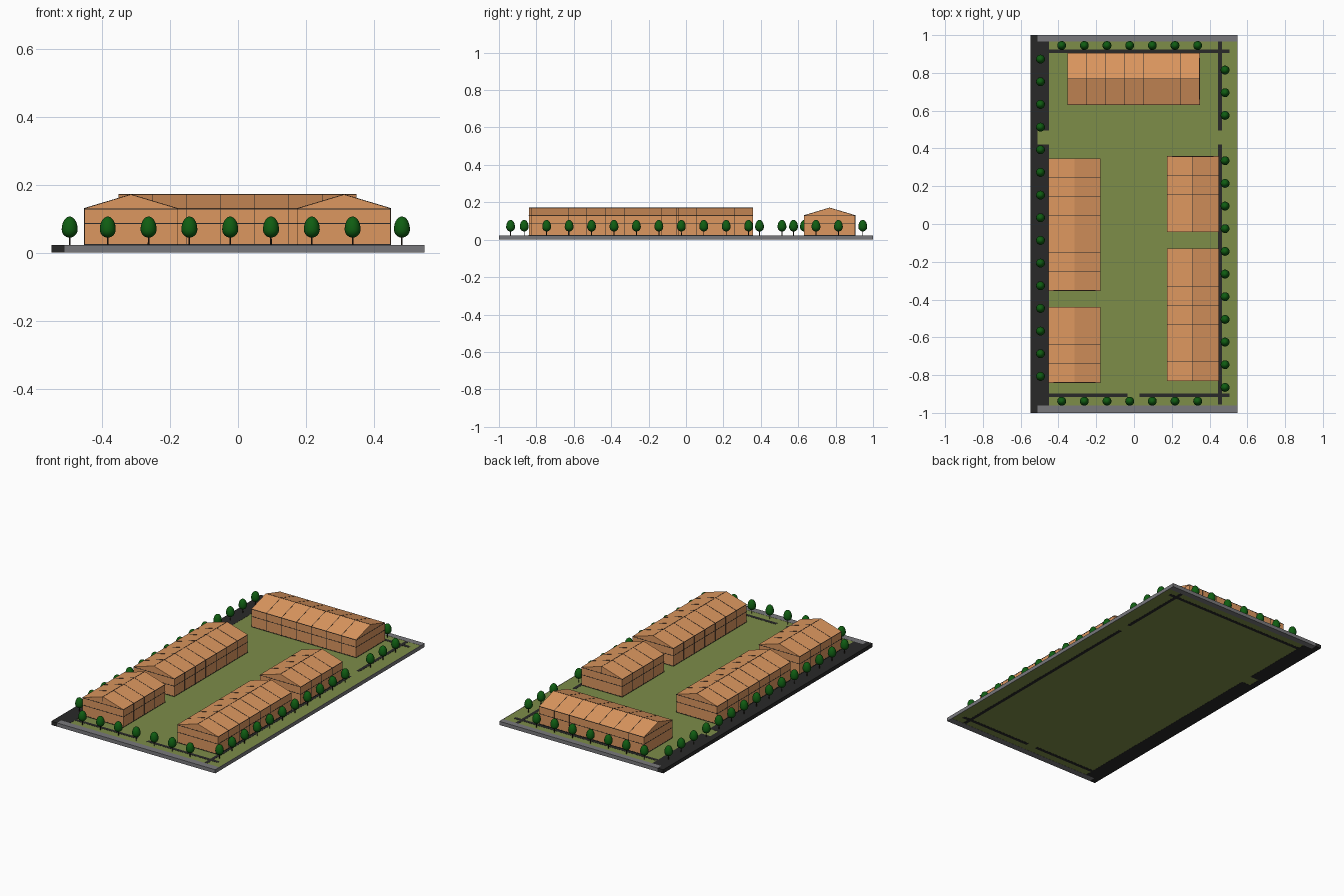
import bpy, bmesh, math

if "Cube" in bpy.data.objects:
    bpy.data.objects.remove(bpy.data.objects["Cube"])


def material(name, rgb):
    m = bpy.data.materials.new(name)
    m.diffuse_color = (*rgb, 1)
    m.use_nodes = True
    m.node_tree.nodes["Principled BSDF"].inputs["Base Color"].default_value = m.diffuse_color
    return m


ORANGE = material("terracotta", (0.72, 0.31, 0.115))
GRASS = material("grass", (0.205, 0.266, 0.066))
ASPHALT = material("asphalt", (0.022, 0.022, 0.022))
KERB = material("kerb", (0.19, 0.19, 0.2))
LEAF = material("leaf", (0.005, 0.11, 0.006))
TRUNK = material("bark", (0.03, 0.02, 0.012))

TOP = 0.022                       # ground surface
EAVE, RIDGE, HALF = 0.13, 0.171, 0.1365
BAY = 0.1


def add_box(bm, x0, x1, y0, y1, z0, z1):
    r = bmesh.ops.create_cube(bm, size=1)
    for v in r["verts"]:
        v.co = ((x0 + x1) / 2 + v.co.x * (x1 - x0),
                (y0 + y1) / 2 + v.co.y * (y1 - y0),
                (z0 + z1) / 2 + v.co.z * (z1 - z0))


def add_prism(bm, profile, y0, y1):
    """Extrude an x-z profile along y."""
    a = [bm.verts.new((x, y0, z)) for x, z in profile]
    b = [bm.verts.new((x, y1, z)) for x, z in profile]
    bm.faces.new(a)
    bm.faces.new(b[::-1])
    n = len(a)
    for i in range(n):
        bm.faces.new((a[i], b[i], b[(i + 1) % n], a[(i + 1) % n]))


def to_mesh(bm, name, mat):
    bmesh.ops.recalc_face_normals(bm, faces=bm.faces)
    me = bpy.data.meshes.new(name)
    bm.to_mesh(me)
    bm.free()
    me.materials.append(mat)
    return me


def place(name, me, loc=(0, 0, 0), turn=0):
    ob = bpy.data.objects.new(name, me)
    ob.location = loc
    ob.rotation_euler.z = turn
    bpy.context.collection.objects.link(ob)
    return ob


def boxes(name, mat, rects, z0, z1):
    bm = bmesh.new()
    for r in rects:
        add_box(bm, *r, z0, z1)
    place(name, to_mesh(bm, name, mat))


# Ground slab: lawn, kerbs, road and footpaths (all show through below)
boxes("lawn", GRASS, [(-0.51, 0.545, -0.96, 0.965)], 0.0008, TOP - 0.0008)
boxes("kerbs", KERB, [(-0.51, 0.548, 0.965, 1.0), (-0.51, 0.548, -1.0, -0.96),
                      (0.545, 0.548, -0.96, 0.965)], 0, TOP)
boxes("road", ASPHALT, [(-0.548, -0.51, -1.0, 1.0),
                        (-0.51, -0.45, -0.96, 0.42),
                        (-0.51, -0.45, 0.495, 0.965)], 0, TOP)
boxes("footpaths", ASPHALT, [(0.445, 0.465, 0.495, 0.965),
                             (0.445, 0.465, -0.955, 0.42),
                             (-0.45, 0.505, 0.905, 0.925),
                             (-0.45, -0.035, -0.917, -0.897),
                             (0.03, 0.505, -0.917, -0.897)], 0, TOP)


# Gabled buildings with thin joints between bays and floors
def profile(o):
    return [(-HALF - o, TOP - 0.001), (HALF + o, TOP - 0.001), (HALF + o, EAVE + o),
            (0, RIDGE + o), (-HALF - o, EAVE + o)]


def building(name, loc, bays, turn=0):
    half = bays * BAY / 2
    bm = bmesh.new()
    add_prism(bm, profile(0), -half, half)
    place(name, to_mesh(bm, name, ORANGE), loc, turn)
    bm = bmesh.new()
    w, o = 0.001, 0.0008
    for i in range(1, bays):
        y = -half + i * BAY
        add_prism(bm, profile(o), y - w, y + w)
    for z in (TOP + 0.0015, 0.085, EAVE - 0.0015):
        add_box(bm, -HALF - o, HALF + o, -half - o, half + o, z - 0.0015, z + 0.0015)
    add_box(bm, -w, w, -half, half, EAVE, RIDGE + o)
    place(name + "_joints", to_mesh(bm, name + "_joints", ASPHALT), loc, turn)


building("back_building", (-0.002, 0.768, 0), 7, math.pi / 2)
building("left_long_building", (-0.315, -0.003, 0), 7)
building("left_short_building", (-0.315, -0.64, 0), 4)
building("right_short_building", (0.312, 0.158, 0), 4)
building("right_long_building", (0.312, -0.48, 0), 7)

# Tree parts shared by every tree: egg-shaped crown and slim trunk
bm = bmesh.new()
bmesh.ops.create_uvsphere(bm, u_segments=20, v_segments=14, radius=1)
for v in bm.verts:
    v.co = (v.co.x * 0.0235, v.co.y * 0.0235,
            0.068 + v.co.z * (0.038 if v.co.z > 0 else 0.024))
for f in bm.faces:
    f.smooth = True
crown = to_mesh(bm, "tree_crown", LEAF)
bm = bmesh.new()
bmesh.ops.create_cone(bm, cap_ends=True, segments=8, radius1=0.0025,
                      radius2=0.002, depth=0.04)
bmesh.ops.translate(bm, verts=bm.verts, vec=(0, 0, 0.04))
trunk = to_mesh(bm, "tree_trunk", TRUNK)

# Tree rows along all four edges
spots = [(-0.495, 0.873 - 0.12 * i) for i in range(15)]
spots += [(0.482, 0.815 - 0.12 * i) for i in range(15) if i != 3]
spots += [(-0.383 + 0.12 * i, y) for i in range(7) for y in (0.945, -0.938)]
for x, y in spots:
    place("tree_crown", crown, (x, y, 0))
    place("tree_trunk", trunk, (x, y, 0))
